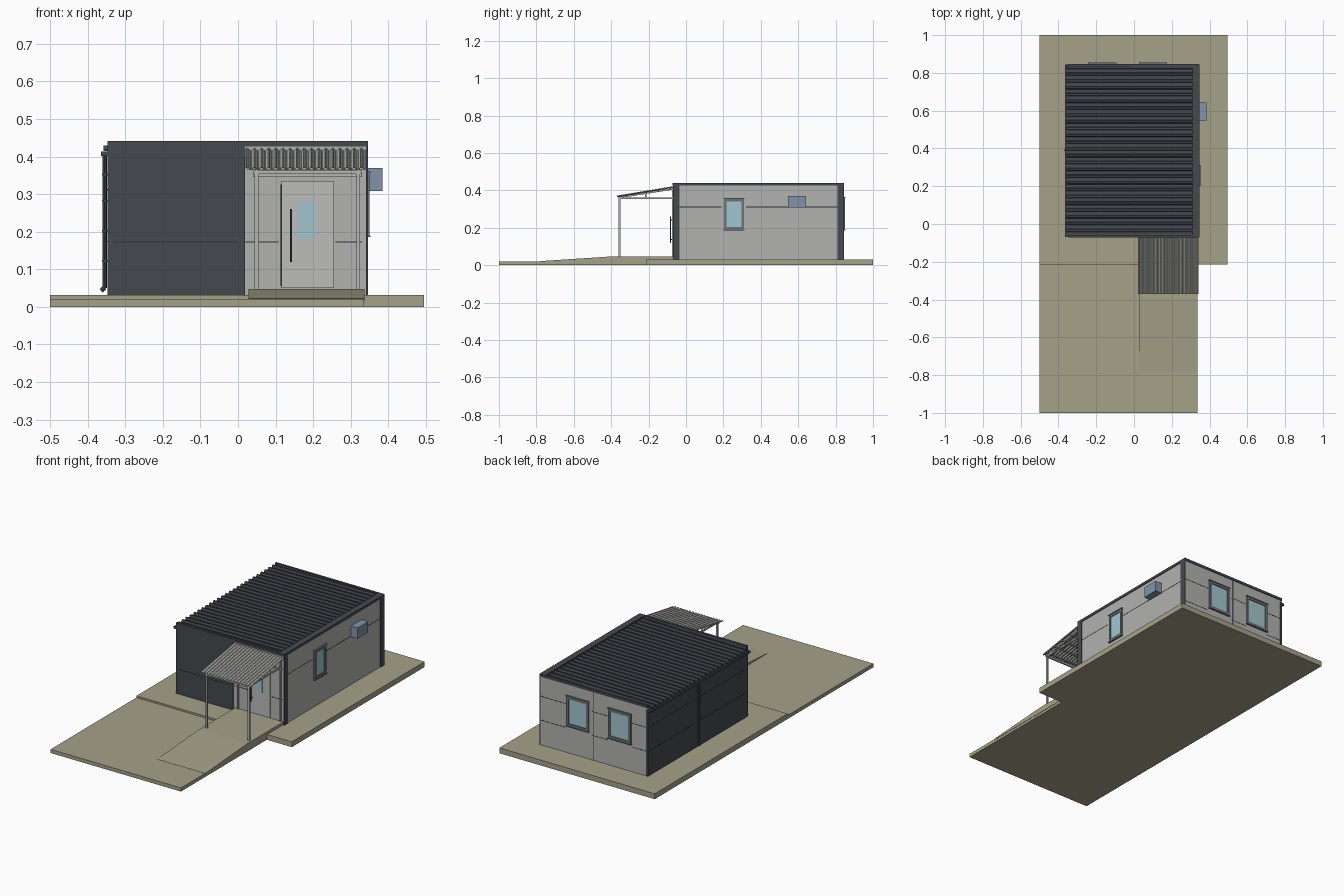
import bpy, bmesh, math
from mathutils import Vector

if "Cube" in bpy.data.objects:
    bpy.data.objects.remove(bpy.data.objects["Cube"])


def s2l(c):
    return tuple((v / 255 / 12.92) if v < 10 else ((v / 255 + 0.055) / 1.055) ** 2.4 for v in c)


def mat(name, rgb):
    m = bpy.data.materials.new(name)
    m.diffuse_color = (*s2l(rgb), 1)
    m.use_nodes = True
    m.node_tree.nodes["Principled BSDF"].inputs["Base Color"].default_value = m.diffuse_color
    return m


CONCRETE = mat("concrete", (165, 161, 137))
DARK = mat("dark_cladding", (69, 73, 79))
LIGHT = mat("light_cladding", (178, 178, 176))
FRAME = mat("frame_grey", (112, 114, 117))
GLASS = mat("glass", (160, 198, 208))
UNIT = mat("unit_blue", (128, 148, 168))
SHEET = mat("canopy_sheet", (182, 182, 180))
DOOR = mat("door_white", (188, 188, 187))
SEAM = mat("seam_black", (44, 46, 50))


def mesh_obj(name, verts, faces, m):
    me = bpy.data.meshes.new(name)
    me.from_pydata(verts, [], faces)
    bm = bmesh.new()
    bm.from_mesh(me)
    bmesh.ops.recalc_face_normals(bm, faces=bm.faces)
    bm.to_mesh(me)
    bm.free()
    me.materials.append(m)
    ob = bpy.data.objects.new(name, me)
    bpy.context.collection.objects.link(ob)
    return ob


def box(name, x, y, z, m):
    v = [(a, b, c) for a in x for b in y for c in z]
    f = [(0, 1, 3, 2), (4, 6, 7, 5), (0, 4, 5, 1), (2, 3, 7, 6), (0, 2, 6, 4), (1, 5, 7, 3)]
    return mesh_obj(name, v, f, m)


def prism(name, pts, x, m):
    """Side profile of (y, z) points extruded along x."""
    n = len(pts)
    v = [(x[0], *p) for p in pts] + [(x[1], *p) for p in pts]
    f = [tuple(range(n)), tuple(range(n, 2 * n))]
    f += [(i, (i + 1) % n, (i + 1) % n + n, i + n) for i in range(n)]
    return mesh_obj(name, v, f, m)


def rod(name, a, b, r, m, sides=8):
    a, b = Vector(a), Vector(b)
    bm = bmesh.new()
    bmesh.ops.create_cone(bm, cap_ends=True, segments=sides, radius1=r, radius2=r, depth=(b - a).length)
    q = (b - a).to_track_quat('Z', 'Y')
    for v in bm.verts:
        v.co = q @ v.co + (a + b) / 2
    me = bpy.data.meshes.new(name)
    bm.to_mesh(me)
    bm.free()
    me.materials.append(m)
    ob = bpy.data.objects.new(name, me)
    bpy.context.collection.objects.link(ob)
    return ob


def ribbed(name, start, span, run, count, shape, thick, m):
    """Ribbed sheet: rib shape repeats along span and is swept along run."""
    start, span, run = Vector(start), Vector(span), Vector(run)
    prof = [((i + u) / count, h) for i in range(count) for u, h in shape] + [(1, shape[0][1])]
    n = len(prof)
    v = []
    for dz in (0, -thick):
        for t in (0, 1):
            v += [start + span * u + run * t + Vector((0, 0, h + dz)) for u, h in prof]
    f = []
    for i in range(n - 1):
        f += [(i, i + 1, n + i + 1, n + i), (2 * n + i, 3 * n + i, 3 * n + i + 1, 2 * n + i + 1),
              (i, 2 * n + i, 2 * n + i + 1, i + 1), (n + i, n + i + 1, 3 * n + i + 1, 3 * n + i)]
    f += [(0, n, 3 * n, 2 * n), (n - 1, 3 * n - 1, 4 * n - 1, 2 * n - 1)]
    return mesh_obj(name, v, f, m)


# Ground slabs and entrance ramp
box("rear_slab", (-0.5, 0.495), (-0.215, 1), (0, 0.031), CONCRETE)
box("front_slab", (-0.5, 0.335), (-1, -0.215), (0, 0.021), CONCRETE)
prism("entrance_ramp", [(-0.78, 0.015), (-0.78, 0.022), (-0.4, 0.047), (-0.066, 0.047), (-0.066, 0.015)],
      (0.028, 0.337), CONCRETE)

# Walls: light core with dark cladding on the left and front left
X0, X1, Y0, Y1 = -0.347, 0.345, -0.07, 0.845
box("wall_core", (X0 + 0.004, X1 - 0.003), (Y0 + 0.004, Y1 - 0.002), (0.028, 0.414), LIGHT)
box("front_dark_wall", (X0, 0.018), (Y0, Y0 + 0.01), (0.031, 0.43), DARK)
box("left_dark_wall", (X0, X0 + 0.01), (Y0, Y1), (0.031, 0.412), DARK)
box("front_light_fascia", (0.018, X1 - 0.003), (Y0 + 0.002, Y0 + 0.01), (0.4, 0.428), LIGHT)
box("back_upper_wall", (X0 + 0.004, X1 - 0.003), (Y1 - 0.01, Y1 - 0.002), (0.4, 0.43), LIGHT)
box("right_upper_wall", (X1 - 0.012, X1 - 0.003), (Y0 + 0.004, Y1 - 0.002), (0.4, 0.43), LIGHT)
for nm, y in (("front", (Y0, Y0 + 0.035)), ("back", (Y1 - 0.035, Y1))):
    box(nm + "_right_corner_trim", (X1 - 0.004, X1 + 0.001), y, (0.031, 0.43), DARK)

# Roof sheet and edge caps
rib = [(0, 0), (0.55, 0), (0.65, 0.011), (0.9, 0.011)]
ribbed("roof_sheet", (-0.358, Y0 + 0.008, 0.418), (0, Y1 - Y0 - 0.016, 0), (0.67, 0, 0.008), 25, rib, 0.003, DARK)
box("right_roof_cap", (0.31, X1 + 0.001), (Y0, Y1), (0.426, 0.441), DARK)
box("front_roof_cap", (X0, X1), (Y0 - 0.001, Y0 + 0.012), (0.426, 0.441), DARK)
box("back_roof_cap", (X0, X1), (Y1 - 0.012, Y1 + 0.001), (0.426, 0.441), DARK)

# Gutter and downpipe on the left
box("gutter", (-0.364, X0 + 0.001), (Y0, Y1), (0.402, 0.414), DARK)
rod("downpipe", (-0.355, 0.39, 0.05), (-0.355, 0.39, 0.405), 0.006, DARK)
rod("downpipe_outlet", (-0.354, 0.39, 0.052), (-0.364, 0.39, 0.043), 0.006, DARK)
for z in (0.12, 0.2, 0.28, 0.35):
    box("pipe_bracket", (-0.362, X0), (0.382, 0.398), (z, z + 0.005), DARK)

# Panel seams as thin plates
T = 0.0008
for nm, x in (("dark", (-0.33, -0.002)), ("left_of_door", (0.02, 0.108)), ("right_of_door", (0.26, 0.33))):
    y = Y0 if nm == "dark" else Y0 + 0.004
    box("front_seam_" + nm, x, (y - T, y + T), (0.171, 0.1745), SEAM)
for z in (0.172, 0.31):
    for x in ((-0.34, -0.245), (-0.09, 0.01), (0.18, 0.34)):
        box("back_seam", x, (Y1 - 0.002 - T, Y1 - 0.002 + T), (z, z + 0.003), SEAM)
    for y in ((Y0 + 0.02, 0.37), (0.41, Y1 - 0.02)):
        box("left_seam", (X0 - T, X0 + T), y, (z, z + 0.003), SEAM)
for y in ((-0.035, 0.19), (0.32, 0.81)):
    box("right_seam", (X1 - 0.003 - T, X1 - 0.003 + T), y, (0.31, 0.313), SEAM)
box("back_vertical_seam", (-0.002, 0.003), (Y1 - 0.003, Y1), (0.031, 0.43), FRAME)


# Windows: four frame bars, glass, hood; put() maps (along, out, z) to a wall
def window(name, a0, a1, z0, z1, side):
    def put(part, a, d, z, m):
        if side == "right":
            box(name + part, (X1 - 0.003 + d[0], X1 - 0.003 + d[1]), a, z, m)
        else:
            box(name + part, a, (Y1 - 0.002 + d[0], Y1 - 0.002 + d[1]), z, m)
    w = 0.014
    for part, a, z in (("_left_bar", (a0, a0 + w), (z0, z1)), ("_right_bar", (a1 - w, a1), (z0, z1)),
                       ("_bottom_bar", (a0 + w, a1 - w), (z0, z0 + w)), ("_top_bar", (a0 + w, a1 - w), (z1 - w, z1))):
        put(part, a, (-0.002, 0.008), z, FRAME)
    put("_glass", (a0 + w, a1 - w), (-0.002, 0.003), (z0 + w, z1 - w), GLASS)
    put("_hood", (a0 - 0.003, a1 + 0.003), (-0.002, 0.011), (z1, z1 + 0.004), FRAME)
    put("_sill", (a0 - 0.003, a1 + 0.003), (-0.002, 0.011), (z0 - 0.004, z0), FRAME)


window("right_window", 0.203, 0.31, 0.19, 0.356, "right")
window("back_window_1", 0.03, 0.172, 0.19, 0.36, "back")
window("back_window_2", -0.24, -0.095, 0.19, 0.36, "back")

# Wall-mounted outdoor unit
box("outdoor_unit", (X1 - 0.003, 0.384), (0.545, 0.642), (0.308, 0.37), UNIT)

# Door, glazing, hinge-side gap and pull handle
D = Y0 + 0.004
box("door_panel", (0.115, 0.255), (D - 0.004, D), (0.05, 0.335), DOOR)
box("door_gap", (0.113, 0.117), (D - 0.006, D), (0.055, 0.325), SEAM)
box("door_glass", (0.16, 0.205), (D - 0.006, D), (0.18, 0.28), GLASS)
box("door_handle", (0.138, 0.143), (-0.085, -0.08), (0.12, 0.26), SEAM)
for z in (0.135, 0.24):
    box("handle_mount", (0.139, 0.142), (-0.081, D), (z, z + 0.005), SEAM)

# Entrance canopy: sheet, posts, beams, rafters, purlins
wave = [(k / 6, 0.0035 * math.sin(math.tau * k / 6)) for k in range(6)]
ribbed("canopy_sheet", (0.02, -0.37, 0.369), (0.322, 0, 0), (0, 0.3, 0.05), 17, wave, 0.002, SHEET)
for nm, x in (("left", 0.049), ("right", 0.32)):
    box(nm + "_post", (x - 0.005, x + 0.005), (-0.361, -0.351), (0.045, 0.363), SHEET)
    box(nm + "_wall_post", (x - 0.004, x + 0.004), (Y0 - 0.004, D), (0.047, 0.405), SHEET)
    box(nm + "_beam", (x - 0.004, x + 0.004), (-0.361, Y0), (0.355, 0.363), SHEET)
    prism(nm + "_rafter", [(-0.361, 0.358), (-0.361, 0.366), (Y0, 0.412), (Y0, 0.404)], (x - 0.004, x + 0.004), SHEET)
    box(nm + "_strut", (x - 0.003, x + 0.003), (-0.218, -0.212), (0.36, 0.388), SHEET)
box("front_beam", (0.04, 0.33), (-0.361, -0.351), (0.353, 0.363), SHEET)
box("back_beam", (0.04, 0.33), (Y0 - 0.004, D), (0.345, 0.353), SHEET)
for i in range(5):
    y = -0.34 + i * 0.063
    z = 0.3645 + (y + 0.37) / 6
    box("purlin", (0.025, 0.337), (y, y + 0.006), (z - 0.006, z), SHEET)
